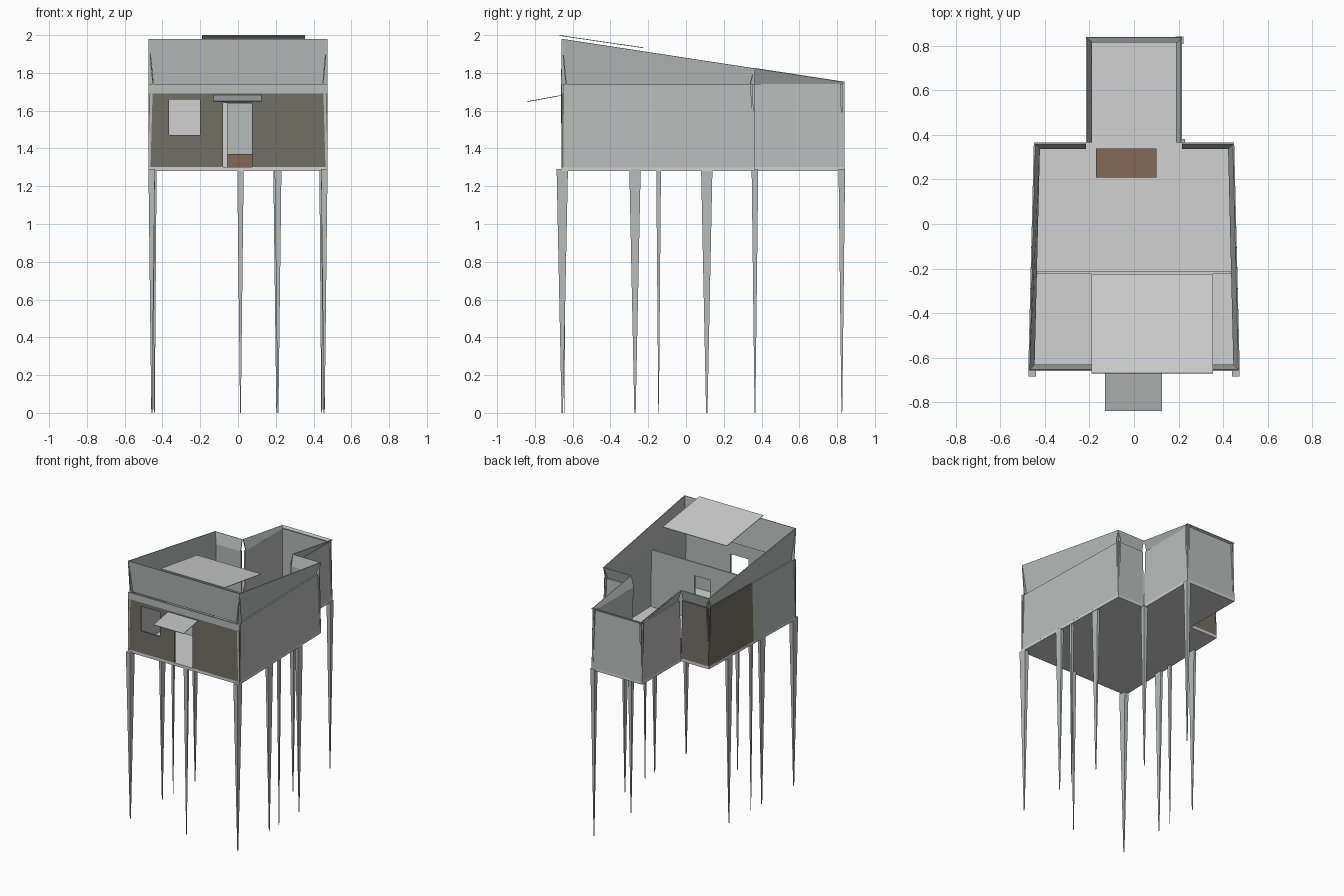
import bpy, bmesh
from mathutils import Vector

cube = bpy.data.objects.get("Cube")
if cube:
    bpy.data.objects.remove(cube, do_unlink=True)


def material(name, r, g, b):
    m = bpy.data.materials.new(name)
    m.use_nodes = True
    m.diffuse_color = (r, g, b, 1)
    m.node_tree.nodes["Principled BSDF"].inputs["Base Color"].default_value = (r, g, b, 1)
    return m


GREY = material("wall grey", 0.49, 0.51, 0.50)
PALE = material("pale grey", 0.64, 0.64, 0.64)
UMBER = material("dark umber", 0.165, 0.16, 0.13)
BROWN = material("wood brown", 0.23, 0.14, 0.095)


def finish(name, bm, *mats):
    mesh = bpy.data.meshes.new(name)
    bm.to_mesh(mesh)
    bm.free()
    for m in mats:
        mesh.materials.append(m)
    ob = bpy.data.objects.new(name, mesh)
    bpy.context.collection.objects.link(ob)
    return ob


def sheet(name, corners, outer=GREY, inner=GREY, us=(0, 1), vs=(0, 1), holes=(), thick=0.012):
    """Four-cornered panel, cut into cells with some left open, thickened inward."""
    a, b, c, d = map(Vector, corners)
    bm = bmesh.new()
    grid = [[bm.verts.new(a.lerp(b, u).lerp(d.lerp(c, u), v)) for u in us] for v in vs]
    for j in range(len(vs) - 1):
        for i in range(len(us) - 1):
            if (i, j) not in holes:
                bm.faces.new((grid[j][i], grid[j][i + 1], grid[j + 1][i + 1], grid[j + 1][i]))
    for v in [v for v in bm.verts if not v.link_faces]:
        bm.verts.remove(v)
    ob = finish(name, bm, outer, inner)
    mod = ob.modifiers.new("thickness", "SOLIDIFY")
    mod.thickness = thick
    mod.offset = -1
    mod.material_offset = 1
    return ob


def inward(a, b, dist):
    d = (Vector(b) - Vector(a)).normalized()
    return Vector((-d.y, d.x)) * dist


def wall(name, a, b, z0, za, zb, low=0.0, high=0.0, **kw):
    """Upright panel along a plan line, its foot and head set in by low and high."""
    lo, hi = inward(a, b, low), inward(a, b, high)
    p, q, r, s = Vector(a) + lo, Vector(b) + lo, Vector(b) + hi, Vector(a) + hi
    return sheet(name, [(*p, z0), (*q, z0), (*r, zb), (*s, za)], **kw)


def prism(name, outline, z0, z1, mat):
    bm = bmesh.new()
    face = bm.faces.new([bm.verts.new((x, y, z0)) for x, y in outline])
    top = bmesh.ops.extrude_face_region(bm, geom=[face])["geom"]
    bmesh.ops.translate(bm, vec=(0, 0, z1 - z0), verts=[v for v in top if isinstance(v, bmesh.types.BMVert)])
    bmesh.ops.recalc_face_normals(bm, faces=bm.faces)
    return finish(name, bm, mat)


# Plan corners, counter-clockwise from the front
FL, FR = (-0.475, -0.66), (0.475, -0.66)
BR, BL = (0.45, 0.365), (-0.45, 0.365)
NR, NL = (0.215, 0.365), (-0.215, 0.365)
ER, EL = (0.215, 0.84), (-0.215, 0.84)
MR, ML = (0.463, -0.16), (-0.463, -0.16)
BASE, HEAD = 1.3, 1.74

# Floor
prism("floor", [FL, FR, BR, NR, ER, EL, NL, BL], 1.28, 1.302, PALE)

# Front wall with window and doorway, and the plain band above it
xs = [-0.475, -0.365, -0.2, -0.08, 0.075, 0.475]
zs = [BASE, 1.47, 1.64, 1.66, 1.69]
wall("front_wall", FL, FR, BASE, 1.69, 1.69, outer=UMBER,
     us=[(x + 0.475) / 0.95 for x in xs], vs=[(z - BASE) / 0.39 for z in zs],
     holes={(1, 1), (1, 2), (3, 0), (3, 1)})
wall("front_band", FL, FR, 1.69, HEAD, HEAD)

# Side and back walls
for name, a, b, mat in [
    ("right_front_wall", FR, MR, GREY),
    ("right_rear_wall", MR, BR, GREY),
    ("right_return_wall", BR, NR, GREY),
    ("annex_right_wall", NR, ER, GREY),
    ("annex_back_wall", ER, EL, GREY),
    ("annex_left_wall", EL, NL, GREY),
    ("left_return_wall", NL, BL, UMBER),
    ("left_rear_wall", BL, ML, UMBER),
    ("left_front_wall", ML, FL, GREY),
]:
    wall(name, a, b, BASE, HEAD, HEAD, high=0.012, outer=mat)


# Outward-leaning parapet that falls towards the back
def slope(p):
    return 1.98 - (p[1] + 0.66) * 0.153


for name, a, b in [
    ("front_parapet", FL, FR), ("right_parapet", FR, BR), ("right_return_parapet", BR, NR),
    ("annex_right_parapet", NR, ER), ("annex_back_parapet", ER, EL),
    ("annex_left_parapet", EL, NL), ("left_return_parapet", NL, BL), ("left_parapet", BL, FL),
]:
    wall(name, a, b, HEAD, slope(a), slope(b), low=0.022, thick=0.006)

# Inner partition with doorway
sheet("partition", [(-0.445, -0.225, BASE), (0.445, -0.225, BASE), (0.445, -0.225, HEAD), (-0.445, -0.225, HEAD)],
      outer=PALE, us=(0, 0.438, 0.587, 1), vs=(0, 0.77, 1), holes={(1, 0)})

# Roof panel and door awning
sheet("roof_panel", [(-0.19, -0.67, 2.0), (0.355, -0.67, 2.0), (0.355, -0.225, 1.935), (-0.19, -0.225, 1.935)],
      outer=PALE, inner=PALE, thick=0.004)
sheet("door_awning", [(-0.13, -0.84, 1.65), (0.125, -0.84, 1.65), (0.125, -0.665, 1.682), (-0.13, -0.665, 1.682)],
      thick=0.004)

# Low wooden chest
prism("chest", [(-0.17, 0.21), (0.1, 0.21), (0.1, 0.34), (-0.17, 0.34)], 1.302, 1.37, BROWN)


# Tapered stilts
def stilt(name, x, y, wx, wy):
    bm = bmesh.new()
    bmesh.ops.create_cube(bm, size=1)
    for v in bm.verts:
        k = 1.0 if v.co.z > 0 else 0.12
        v.co = (x + v.co.x * wx * k, y + v.co.y * wy * k, 1.29 if v.co.z > 0 else 0.0)
    finish(name, bm, GREY)


for side, s in (("right", 1), ("left", -1)):
    stilt(side + "_front_stilt", s * 0.457, -0.655, 0.034, 0.06)
    stilt(side + "_second_stilt", s * 0.455, -0.27, 0.022, 0.06)
    stilt(side + "_third_stilt", s * 0.45, -0.145, 0.02, 0.025)
    stilt(side + "_fourth_stilt", s * 0.442, 0.11, 0.022, 0.06)
stilt("centre_front_stilt", 0.013, -0.645, 0.034, 0.02)
stilt("inner_corner_stilt", 0.212, 0.365, 0.036, 0.035)
stilt("annex_stilt", 0.205, 0.825, 0.036, 0.035)
